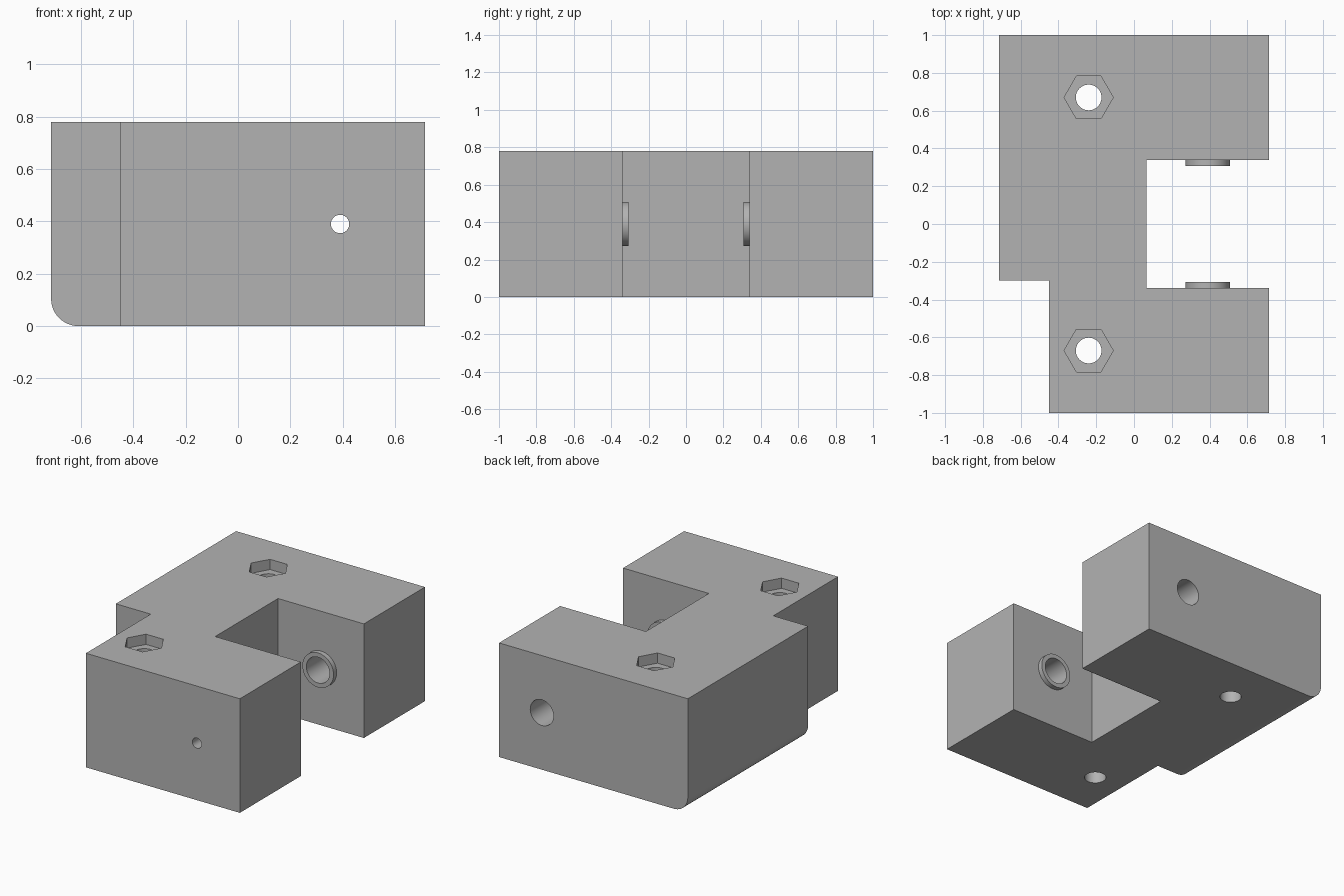
import bpy, bmesh
from math import cos, sin, pi, radians
from mathutils import Matrix, Vector

cube = bpy.data.objects.get("Cube")
if cube:
    bpy.data.objects.remove(cube, do_unlink=True)

grey = bpy.data.materials.new("plain grey")
grey.use_nodes = True
grey.diffuse_color = (0.45, 0.45, 0.45, 1)
grey.node_tree.nodes["Principled BSDF"].inputs["Base Color"].default_value = (0.45, 0.45, 0.45, 1)

HALF_X, HEIGHT = 0.714, 0.78
AXLE_X, AXLE_Z = 0.39, 0.39
BOLT_X, BOLT_Y = -0.24, 0.67
SLOT_Y = 0.34


def prism(name, profile, depth, matrix=Matrix()):
    """Extrude a flat outline along its local z."""
    bm = bmesh.new()
    face = bm.faces.new([bm.verts.new((x, y, 0)) for x, y in profile])
    top = bmesh.ops.extrude_face_region(bm, geom=[face])["geom"]
    bmesh.ops.translate(bm, vec=(0, 0, depth),
                        verts=[v for v in top if isinstance(v, bmesh.types.BMVert)])
    bm.transform(matrix)
    bmesh.ops.recalc_face_normals(bm, faces=bm.faces)
    mesh = bpy.data.meshes.new(name)
    bm.to_mesh(mesh)
    bm.free()
    mesh.materials.append(grey)
    obj = bpy.data.objects.new(name, mesh)
    bpy.context.collection.objects.link(obj)
    return obj


def ring(radius, sides):
    return [(radius * cos(2 * pi * i / sides), radius * sin(2 * pi * i / sides))
            for i in range(sides)]


def upright(name, radius, sides, y, z0, z1):
    return prism(name, ring(radius, sides), z1 - z0, Matrix.Translation((BOLT_X, y, z0)))


def lengthwise(name, radius, y0, y1):
    turn = Matrix.Translation((AXLE_X, y0, AXLE_Z)) @ Matrix.Rotation(-pi / 2, 4, "X")
    return prism(name, ring(radius, 48), y1 - y0, turn)


def combine(target, tool, operation):
    tool.hide_render = True
    mod = target.modifiers.new(tool.name, "BOOLEAN")
    mod.operation, mod.solver, mod.object = operation, "EXACT", tool
    bpy.context.view_layer.objects.active = target
    bpy.ops.object.modifier_apply(modifier=mod.name)
    bpy.data.objects.remove(tool, do_unlink=True)


# Bracket body: two arms around a slot, with a stepped front corner
outline = [(-HALF_X, 1), (-HALF_X, -0.30), (-0.45, -0.30), (-0.45, -1),
           (HALF_X, -1), (HALF_X, -SLOT_Y), (0.065, -SLOT_Y),
           (0.065, SLOT_Y), (HALF_X, SLOT_Y), (HALF_X, 1)]
body = prism("bracket_body", outline, HEIGHT)

# Rounded lower side edge
bm = bmesh.new()
bm.from_mesh(body.data)
edge = [e for e in bm.edges
        if all(v.co.x < -HALF_X + 0.01 and v.co.z < 0.01 for v in e.verts)]
bmesh.ops.bevel(bm, geom=edge, offset=0.105, segments=12, profile=0.5, affect="EDGES")
bm.to_mesh(body.data)
bm.free()

# Raised bosses on the slot walls
for side in (-1, 1):
    ends = sorted((side * (SLOT_Y - 0.033), side * (SLOT_Y + 0.05)))
    combine(body, lengthwise("axle_boss", 0.118, *ends), "UNION")

# Axle bore, open at the back, with a narrow hole through the front
combine(body, lengthwise("axle_bore", 0.088, -0.88, 1.1), "DIFFERENCE")
combine(body, lengthwise("front_hole", 0.035, -1.1, -0.8), "DIFFERENCE")

# Vertical bolt holes with hexagonal nut pockets on top
for y in (-BOLT_Y, BOLT_Y):
    combine(body, upright("bolt_hole", 0.068, 48, y, -0.1, HEIGHT + 0.1), "DIFFERENCE")
    combine(body, upright("nut_pocket", 0.13, 6, y, HEIGHT - 0.07, HEIGHT + 0.1), "DIFFERENCE")

bpy.ops.object.select_all(action="DESELECT")
body.select_set(True)
bpy.context.view_layer.objects.active = body
bpy.ops.object.shade_smooth_by_angle(angle=radians(30))
